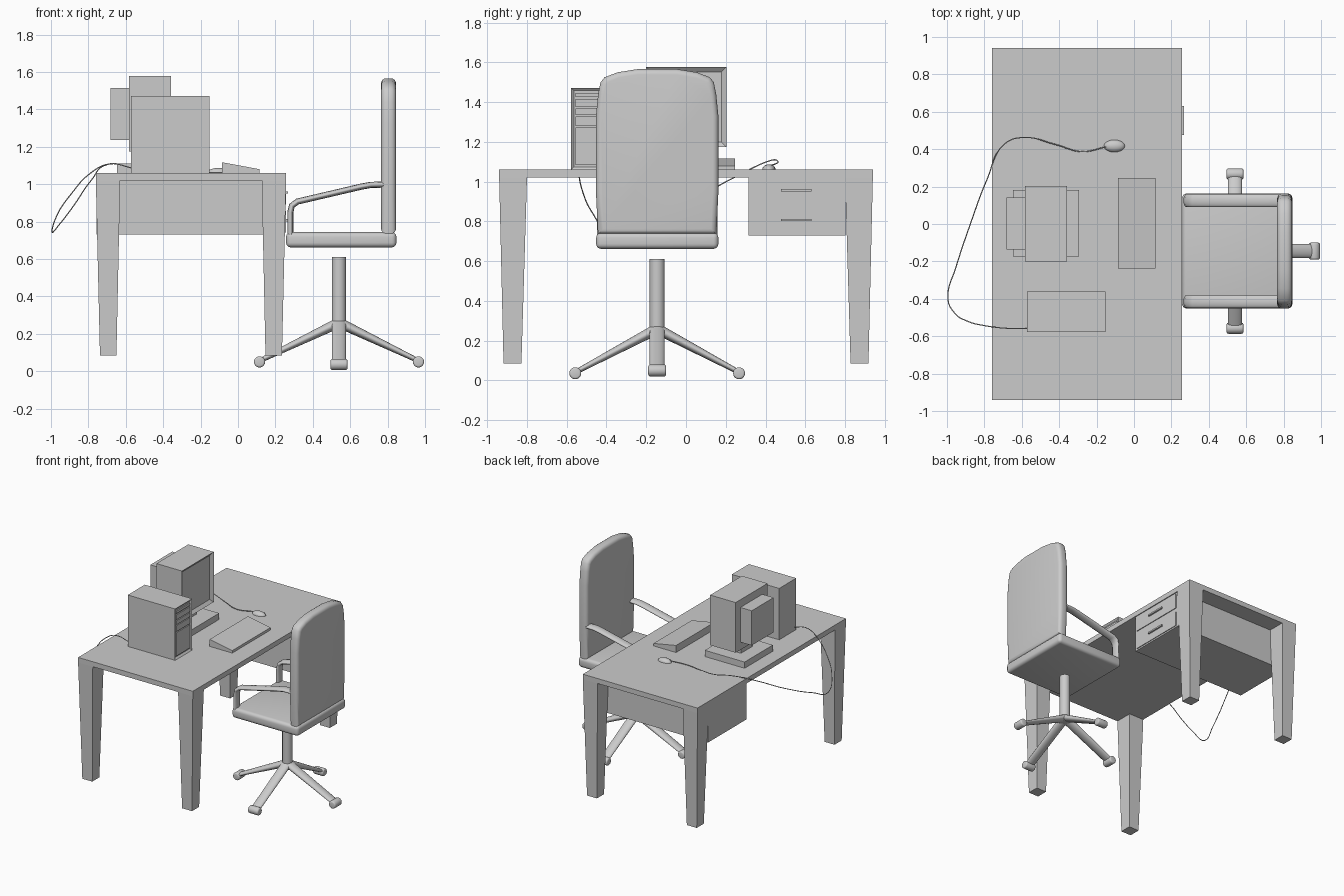
import bpy, bmesh, math
from mathutils import Vector, Matrix

if "Cube" in bpy.data.objects:
    bpy.data.objects.remove(bpy.data.objects["Cube"])


def finish(name, bm, smooth=False):
    bmesh.ops.recalc_face_normals(bm, faces=bm.faces)
    me = bpy.data.meshes.new(name)
    bm.to_mesh(me)
    bm.free()
    ob = bpy.data.objects.new(name, me)
    bpy.context.collection.objects.link(ob)
    if smooth:
        shade(ob)
    return ob


def shade(ob):
    bpy.ops.object.select_all(action='DESELECT')
    bpy.context.view_layer.objects.active = ob
    ob.select_set(True)
    bpy.ops.object.shade_smooth_by_angle(angle=math.radians(40))


def box_bm(x, y, z):
    bm = bmesh.new()
    bmesh.ops.create_cube(bm, size=1)
    for v in bm.verts:
        v.co = [a[0] if c < 0 else a[1] for a, c in zip((x, y, z), v.co)]
    return bm


def box(name, x, y, z, bevel=0):
    bm = box_bm(x, y, z)
    if bevel:
        bmesh.ops.bevel(bm, geom=bm.edges[:], offset=bevel, segments=4, profile=0.5, affect='EDGES')
    return finish(name, bm, bevel > 0)


def recessed_box(name, x, y, z, rim, depth):
    """Box whose +x face is inset and pushed in."""
    bm = box_bm(x, y, z)
    bm.normal_update()
    face = max(bm.faces, key=lambda f: f.calc_center_median().x)
    bmesh.ops.inset_region(bm, faces=[face], thickness=rim)
    for v in face.verts:
        v.co.x -= depth
    return finish(name, bm)


def prism(name, pts, axis, lo, hi, bevel=0):
    """Extrude a 2D outline along x or y."""
    bm = bmesh.new()
    put = (lambda a, b: (lo, a, b)) if axis == 'x' else (lambda a, b: (a, lo, b))
    face = bm.faces.new([bm.verts.new(put(*p)) for p in pts])
    ext = bmesh.ops.extrude_face_region(bm, geom=[face])
    step = Vector((hi - lo, 0, 0)) if axis == 'x' else Vector((0, hi - lo, 0))
    for g in ext['geom']:
        if isinstance(g, bmesh.types.BMVert):
            g.co += step
    if bevel:
        caps = [e for e in bm.edges if abs((e.verts[0].co - e.verts[1].co).dot(step)) < 1e-7]
        bmesh.ops.bevel(bm, geom=caps, offset=bevel, segments=4, profile=0.5, affect='EDGES')
    return finish(name, bm, bevel > 0)


def tube(name, pts, radius, kind='POLY', flatten=1, y=0):
    """Round tube along a path; flatten widens it in y."""
    cu = bpy.data.curves.new(name, 'CURVE')
    cu.dimensions = '3D'
    cu.bevel_depth, cu.bevel_resolution, cu.use_fill_caps = radius, 3, True
    sp = cu.splines.new(kind)
    if kind == 'BEZIER':
        cu.resolution_u = 6
        sp.bezier_points.add(len(pts) - 1)
        for p, c in zip(sp.bezier_points, pts):
            p.co = c
            p.handle_left_type = p.handle_right_type = 'AUTO'
    else:
        sp.points.add(len(pts) - 1)
        for p, c in zip(sp.points, pts):
            p.co = (*c, 1)
    ob = bpy.data.objects.new(name, cu)
    ob.scale.y, ob.location.y = flatten, y
    bpy.context.collection.objects.link(ob)
    return ob


# Desk: top, tapered legs
box("desk_top", (-.76, .257), (-.94, .94), (1.02, 1.06))
for lx, sx in ((-.76, 1), (.257, -1)):
    for sy in (-1, 1):
        bm = bmesh.new()
        bmesh.ops.create_cube(bm, size=1)
        for v in bm.verts:
            top = v.co.z > 0
            a, b = (0, .13) if top else (.022, .11)
            c, d = (.80, .94) if top else (.828, .918)
            v.co = (lx + sx * (a if v.co.x < 0 else b), sy * (c if v.co.y < 0 else d), 1.02 if top else .085)
        finish("desk_leg", bm)

# Drawer unit with two fronts and pulls
box("drawer_unit", (-.757, .25), (.315, .803), (.73, 1.02))
for lo, hi in ((.742, .856), (.89, 1.006)):
    box("drawer_front", (.245, .256), (.335, .78), (lo, hi))
    m = (lo + hi) / 2 + .008
    box("drawer_pull", (.25, .268), (.477, .632), (m - .006, m + .006))

# Computer tower with recessed front and drive bays
recessed_box("tower_case", (-.573, -.153), (-.578, -.362), (1.06, 1.472), .02, .012)
for z0, z1 in ((1.425, 1.445), (1.375, 1.415), (1.335, 1.368), (1.28, 1.328), (1.085, 1.272)):
    box("tower_bay", (-.18, -.157), (-.557, -.383), (z0, z1))

# Monitor: housing, back bulge, neck, base
recessed_box("monitor_housing", (-.583, -.357), (-.2, .203), (1.175, 1.577), .035, .02)
box("monitor_back", (-.683, -.58), (-.135, .143), (1.237, 1.515))
box("monitor_neck", (-.54, -.42), (-.07, .075), (1.1, 1.18))
box("monitor_base", (-.648, -.295), (-.175, .183), (1.06, 1.11))

# Keyboard wedge
prism("keyboard", [(-.085, 1.06), (.115, 1.06), (.115, 1.08), (-.085, 1.117)], 'y', -.237, .247)

# Mouse and cable
bm = bmesh.new()
bmesh.ops.create_uvsphere(bm, u_segments=20, v_segments=12, radius=1)
for v in bm.verts:
    v.co = (-.105 + .056 * v.co.x, .417 + .033 * v.co.y, 1.062 + (.025 if v.co.z > 0 else .002) * v.co.z)
finish("mouse", bm, True)
tube("mouse_cable", [(-.15, .412, 1.075), (-.28, .387, 1.067), (-.42, .425, 1.08), (-.59, .463, 1.1),
                     (-.69, .43, 1.108), (-.785, .24, 1.02), (-.875, 0, .89), (-.955, -.24, .785),
                     (-.995, -.38, .745), (-.96, -.475, .85), (-.89, -.52, .95), (-.8, -.543, 1.05),
                     (-.69, -.557, 1.108), (-.56, -.56, 1.085)], .003, 'BEZIER')

# Chair seat and backrest
CX, CY = .54, -.145
box("chair_seat", (.257, .847), (CY - .307, CY + .308), (.662, .743), .025)
half = [(.298, .735), (.308, .95), (.308, 1.33), (.297, 1.44), (.285, 1.5), (.265, 1.525), (.2, 1.55), (.1, 1.566)]
outline = [(CY + a, z) for a, z in half] + [(CY - a, z) for a, z in reversed(half)]
prism("chair_back", outline, 'x', .765, .845, .028)

# Armrests
arm = [(.28, 0, .72), (.28, 0, .85), (.288, 0, .885), (.318, 0, .907), (.66, 0, .987), (.71, 0, .996), (.79, 0, .998)]
for s in (-1, 1):
    tube("chair_armrest", arm, .0165, flatten=2.15, y=CY + s * .27)

# Chair post
bm = bmesh.new()
bmesh.ops.create_cone(bm, cap_ends=True, segments=24, radius1=.038, radius2=.038, depth=.39,
                      matrix=Matrix.Translation((CX, CY, .415)))
finish("chair_post", bm, True)

# Four tapered feet with rounded casters
for i in range(4):
    ang = i * math.pi / 2
    zc = .05 if i % 2 == 0 else .036
    reach = .425 if i % 2 == 0 else .412
    place = Matrix.Translation((CX, CY, 0)) @ Matrix.Rotation(ang, 4, 'Z')
    bm = bmesh.new()
    bmesh.ops.create_cone(bm, cap_ends=True, segments=20, radius1=1, radius2=1, depth=1)
    for v in bm.verts:
        t = v.co.z + .5
        v.co = (t * (reach - .005), v.co.y * .038, .26 + t * (zc + .008 - .26) + v.co.x * (.031 - .017 * t))
    bm.transform(place)
    finish("chair_foot", bm, True)
    bm = bmesh.new()
    bmesh.ops.create_cone(bm, cap_ends=True, segments=20, radius1=.03, radius2=.03, depth=.09)
    rims = [e for e in bm.edges if abs(e.verts[0].co.z - e.verts[1].co.z) < 1e-5]
    bmesh.ops.bevel(bm, geom=rims, offset=.01, segments=3, profile=.5, affect='EDGES')
    bm.transform(place @ Matrix.Translation((reach, 0, zc)) @ Matrix.Rotation(math.pi / 2, 4, 'X'))
    finish("chair_caster", bm, True)
